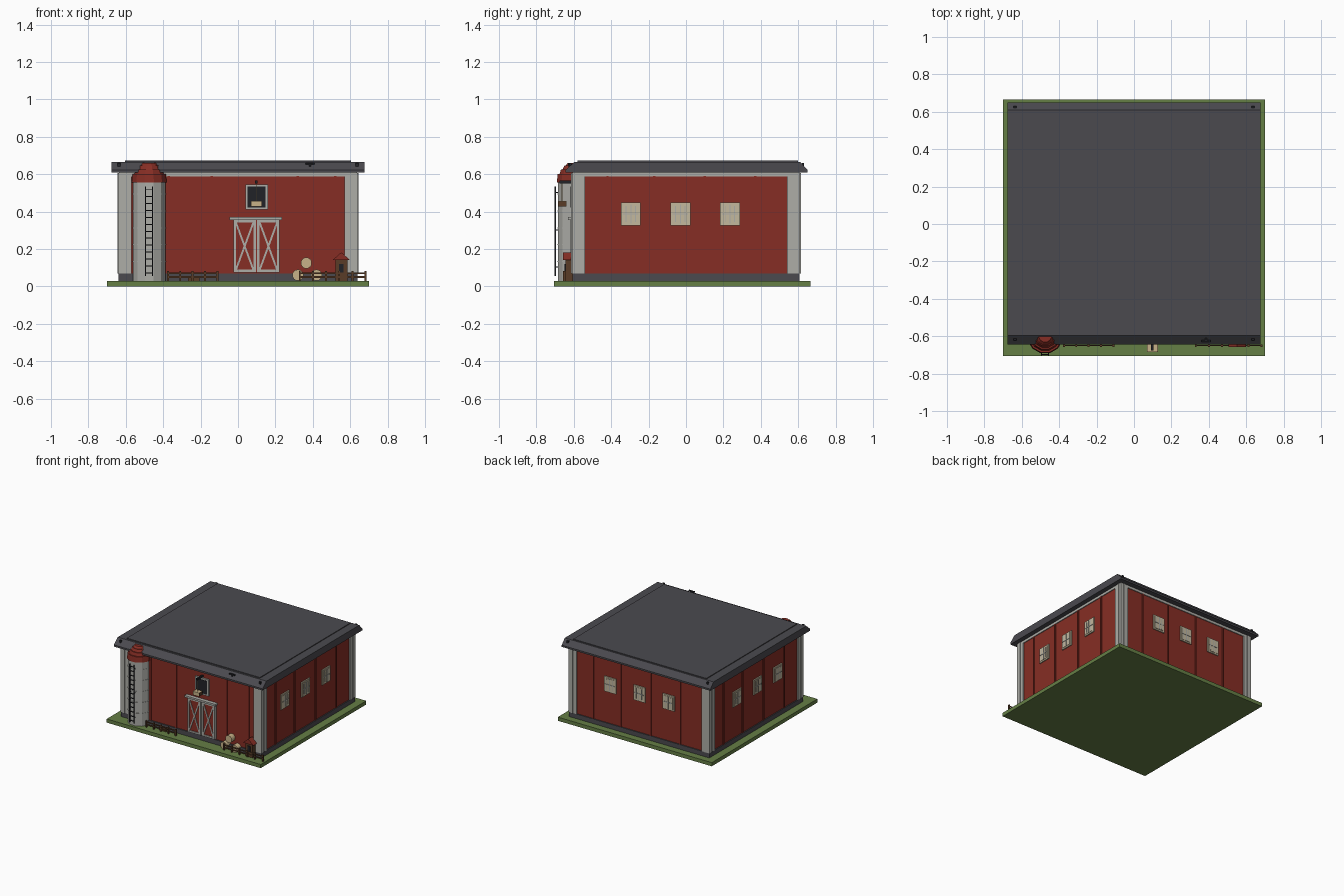
import bpy, bmesh, math
from mathutils import Vector, Matrix

if "Cube" in bpy.data.objects:
    bpy.data.objects.remove(bpy.data.objects["Cube"], do_unlink=True)


def material(name, rgb):
    m = bpy.data.materials.new(name)
    m.use_nodes = True
    m.diffuse_color = (*rgb, 1)
    m.node_tree.nodes["Principled BSDF"].inputs["Base Color"].default_value = (*rgb, 1)
    return m


RED = material("barn red", (.24, .027, .018))
TRIM = material("pale grey trim", (.42, .42, .39))
ROOF = material("slate grey", (.07, .068, .078))
GREEN = material("grass green", (.13, .21, .06))
CREAM = material("cream", (.55, .48, .34))
WOOD = material("brown wood", (.1, .045, .02))
DARK = material("near black", (.015, .016, .02))
HAY = material("straw", (.58, .45, .25))


def make(name, bm, mat):
    bmesh.ops.recalc_face_normals(bm, faces=bm.faces)
    me = bpy.data.meshes.new(name)
    bm.to_mesh(me)
    bm.free()
    me.materials.append(mat)
    ob = bpy.data.objects.new(name, me)
    bpy.context.collection.objects.link(ob)
    return ob


def add_box(bm, x, y, z, matrix=Matrix()):
    """Box given by (low, high) spans."""
    size = Matrix.Diagonal((x[1] - x[0], y[1] - y[0], z[1] - z[0], 1))
    mid = Matrix.Translation((sum(x) / 2, sum(y) / 2, sum(z) / 2))
    bmesh.ops.create_cube(bm, size=1, matrix=matrix @ mid @ size)


def boxes(name, spans, mat, matrix=Matrix()):
    bm = bmesh.new()
    for x, y, z in spans:
        add_box(bm, x, y, z, matrix)
    return make(name, bm, mat)


def prism(name, profile, axis, low, high, mat):
    """Extrude a 2D profile along x or y."""
    bm = bmesh.new()
    place = (lambda a, b, t: (t, a, b)) if axis == "x" else (lambda a, b, t: (a, t, b))
    face = bm.faces.new([bm.verts.new(place(a, b, low)) for a, b in profile])
    ext = bmesh.ops.extrude_face_region(bm, geom=[face])
    verts = [v for v in ext["geom"] if isinstance(v, bmesh.types.BMVert)]
    bmesh.ops.translate(bm, verts=verts, vec=Vector(place(0, 0, high - low)))
    return make(name, bm, mat)


def drum(name, x, y, z0, z1, r0, r1, mat, sides=12):
    bm = bmesh.new()
    bmesh.ops.create_cone(bm, cap_ends=True, segments=sides, radius1=r0, radius2=r1, depth=z1 - z0,
                          matrix=Matrix.Translation((x, y, (z0 + z1) / 2)) @ Matrix.Rotation(math.pi / sides, 4, "Z"))
    return make(name, bm, mat)


# Ground and main building
WX, WY = .63, .60
boxes("ground", [((-.7, .7), (-.705, .665), (0, .03))], GREEN)
boxes("barn_walls", [((-WX, WX), (-WY, WY), (.02, .63))], RED)
boxes("foundation", [((-.638, .638), (-.608, .608), (.03, .068))], ROOF)
boxes("eave_trim", [((-.637, .637), (-.607, .607), (.588, .608))], TRIM)
posts, ridges = [], []
for sx in (-1, 1):
    for sy in (-1, 1):
        span = lambda s, a, b: tuple(sorted((s * a, s * b)))
        posts.append((span(sx, .57, .64), span(sy, .54, .61), (.068, .605)))
        ridges.append((span(sx, .60, .615), span(sy, .56, .614), (.068, .605)))
        ridges.append((span(sx, .59, .644), span(sy, .57, .585), (.068, .605)))
boxes("corner_posts", posts, TRIM)
boxes("corner_post_ridges", ridges, TRIM)

# Roof with sloped front and back eaves
prism("roof", [(-.645, .608), (-.645, .622), (-.595, .666), (.61, .666), (.65, .622), (.65, .608)],
      "x", -.677, .675, ROOF)
boxes("roof_top_sheet", [((-.605, .605), (-.58, .6), (.664, .672))], ROOF)
boxes("roof_hooks", [((x - .008, x + .008), (y - .006, y + .006), (.64, .66))
                     for x in (-.635, .635) for y in (-.617, .625)], DARK)
boxes("roof_vane", [((.36, .41), (-.63, -.62), (.652, .66)), ((.38, .39), (-.63, -.61), (.64, .655))], DARK)

# Battens and windows, laid out on a wall facing -y and turned to each side
for side, angle, dist, half in (("front", 0, WY, .57), ("right", 90, WX, .54),
                                ("back", 180, WY, .57), ("left", 270, WX, .54)):
    turn = Matrix.Rotation(math.radians(angle), 4, "Z")
    bays = (-.37, -.14, .32, .52) if side == "front" else (-.42, -.17, .1, .37)
    boxes(side + "_battens", [((b - .006, b + .006), (-dist - .008, -dist), (.068, .59)) for b in bays], RED, turn)
    if side == "front":
        continue
    shift = {"right": -.03, "back": 0, "left": .02}[side]
    frames, panes, bars = [], [], []
    for c in (shift - .265, shift, shift + .265):
        frames.append(((c - .053, c + .053), (-dist - .009, -dist), (.325, .448)))
        panes.append(((c - .042, c + .042), (-dist - .012, -dist), (.336, .437)))
        bars.append(((c - .003, c + .003), (-dist - .015, -dist), (.336, .437)))
        bars.append(((c - .042, c + .042), (-dist - .015, -dist), (.384, .39)))
        bars += [((c + s - .0025, c + s + .0025), (-dist - .014, -dist), (.345, .43)) for s in (-.025, .025)]
    boxes(side + "_window_frames", frames, CREAM, turn)
    boxes(side + "_window_panes", panes, CREAM, turn)
    boxes(side + "_window_bars", bars, TRIM, turn)

# Sliding double doors with crossed braces
DZ0, DZ1 = .075, .355
boxes("door_panels", [((-.022, .22), (-.614, -.6), (DZ0, DZ1))], RED)
boxes("door_rail", [((-.045, .235), (-.63, -.6), (.355, .37))], TRIM)
frame = []
for a, b in ((-.025, .096), (.102, .223)):
    frame += [((x, x + .014), (-.621, -.6), (DZ0, DZ1)) for x in (a, b - .014)]
    frame += [((a, b), (-.621, -.6), (z, z + .014)) for z in (DZ0, DZ1 - .014)]
boxes("door_frames", frame, TRIM)
bm = bmesh.new()
for cx in (.0355, .1625):
    w, h = .093, DZ1 - DZ0 - .028
    for s in (-1, 1):
        tilt = Matrix.Translation((cx, -.615, (DZ0 + DZ1) / 2)) @ Matrix.Rotation(s * math.atan2(w, h), 4, "Y")
        half = math.hypot(w, h) / 2
        add_box(bm, (-.005, .005), (-.004, .004), (-half, half), tilt)
make("door_braces", bm, TRIM)

# Hay loft opening with hoist and hanging bale
boxes("loft_frame", [((.04, .16), (-.614, -.6), (.41, .545))], TRIM)
boxes("loft_opening", [((.052, .148), (-.617, -.6), (.422, .533))], DARK)
boxes("hoist_beam", [((.092, .105), (-.675, -.6), (.55, .565))], DARK)
boxes("hoist_rope", [((.096, .1), (-.665, -.661), (.45, .555))], HAY)
boxes("hanging_bale", [((.07, .126), (-.685, -.64), (.426, .456))], HAY)
boxes("bale_ends", [((.069, .127), (-.684, -.641), (.427, .455))], WOOD)

# Silo with stepped cap and ladder
SX, SY = -.475, -.597
drum("silo_body", SX, SY, .03, .56, .09, .09, TRIM)
for i in range(5):
    z = .13 + i * .09
    drum("silo_band", SX, SY, z, z + .006, .092, .092, TRIM)
for z0, z1, r0, r1 in ((.555, .6, .097, .092), (.6, .625, .082, .074), (.625, .645, .066, .055), (.645, .66, .05, .035)):
    drum("silo_cap_tier", SX, SY, z0, z1, r0, r1, RED)
rungs = [((-.495, -.457), (-.7, -.695), (z, z + .005)) for z in (.07 + i * .037 for i in range(13))]
rails = [((x - .003, x + .003), (-.702, -.694), (.055, .535)) for x in (-.495, -.457)]
stays = [((x - .002, x + .002), (-.696, -.67), (z, z + .005)) for x in (-.495, -.457) for z in (.1, .3, .5)]
boxes("silo_ladder", rungs + rails + stays, DARK)

# Fences
for name, a, b, n in (("left_fence", -.375, -.11, 5), ("right_fence", .33, .682, 6)):
    parts = [((a, b), (-.653, -.647), (z, z + .009)) for z in (.046, .066)]
    for i in range(n):
        x = a + (b - a) * i / (n - 1)
        parts.append(((x - .005, x + .005), (-.657, -.645), (.03, .083)))
    boxes(name, parts, WOOD)
boxes("trough", [((-.268, -.205), (-.64, -.615), (.03, .052))], WOOD)

# Round hay bales, stacked
for x, z in ((.32, .06), (.42, .06), (.365, .125)):
    bm = bmesh.new()
    bmesh.ops.create_cone(bm, cap_ends=True, segments=14, radius1=.03, radius2=.03, depth=.045,
                          matrix=Matrix.Translation((x, -.622, z)) @ Matrix.Rotation(math.pi / 2, 4, "X"))
    make("round_bale", bm, HAY)

# Small coop
boxes("coop_body", [((.52, .585), (-.645, -.605), (.03, .145))], WOOD)
boxes("coop_door", [((.54, .565), (-.649, -.64), (.07, .12))], DARK)
prism("coop_roof", [(.505, .14), (.6, .14), (.552, .182)], "y", -.657, -.605, RED)
